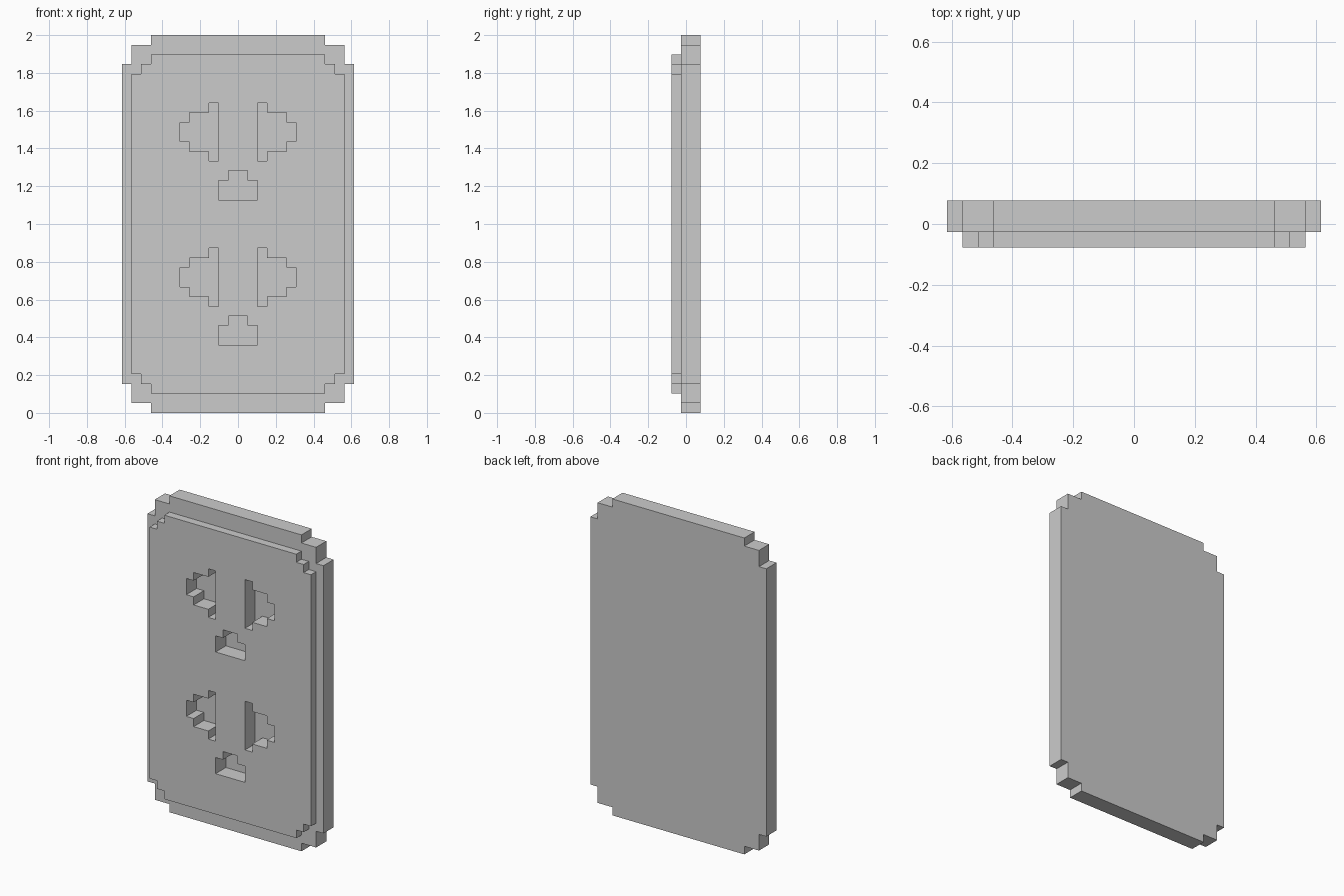
import bpy, bmesh

if "Cube" in bpy.data.objects:
    bpy.data.objects.remove(bpy.data.objects["Cube"])

V = 2 / 39  # grid unit: the model is 24 x 3 x 39 units


def prism(name, outline, y0, y1):
    """Extrude an (x, z) outline given in grid units from y0 to y1."""
    bm = bmesh.new()
    face = bm.faces.new([bm.verts.new((x * V, y0 * V, z * V)) for x, z in outline])
    new = bmesh.ops.extrude_face_region(bm, geom=[face])["geom"]
    verts = [g for g in new if isinstance(g, bmesh.types.BMVert)]
    bmesh.ops.translate(bm, verts=verts, vec=(0, (y1 - y0) * V, 0))
    bmesh.ops.recalc_face_normals(bm, faces=bm.faces)
    mesh = bpy.data.meshes.new(name)
    bm.to_mesh(mesh)
    bm.free()
    ob = bpy.data.objects.new(name, mesh)
    bpy.context.collection.objects.link(ob)
    return ob


def stepped_panel(corner, mid=19.5):
    """Mirror the top right corner steps to all four corners."""
    right = corner + [(x, 2 * mid - z) for x, z in reversed(corner)]
    return right + [(-x, z) for x, z in reversed(right)]


def boolean(target, tool, operation):
    mod = target.modifiers.new(operation.title(), "BOOLEAN")
    mod.object, mod.operation, mod.solver = tool, operation, "EXACT"
    bpy.context.view_layer.objects.active = target
    bpy.ops.object.modifier_apply(modifier=mod.name)
    bpy.data.objects.remove(tool)


# Wall plate with the raised face panel joined on
plate = prism("outlet_plate", stepped_panel(
    [(9, 39), (9, 38), (11, 38), (11, 36), (12, 36)]), -0.5, 1.5)
panel = prism("face_panel", stepped_panel(
    [(9, 37), (9, 36), (10, 36), (10, 35), (11, 35)]), -1.5, 0)
boolean(plate, panel, "UNION")

# Socket recesses: two side slots and a ground hole, repeated twice
slot = [(2, 26), (3, 26), (3, 27), (5, 27), (5, 28), (6, 28),
        (6, 30), (5, 30), (5, 31), (3, 31), (3, 32), (2, 32)]
ground = [(-2, 22), (2, 22), (2, 24), (1, 24), (1, 25), (-1, 25), (-1, 24), (-2, 24)]
for drop in (0, 15):
    for shape in (slot, [(-x, z) for x, z in slot], ground):
        cutter = prism("recess_cutter", [(x, z - drop) for x, z in shape], -3, 0.5)
        cutter.hide_render = True
        boolean(plate, cutter, "DIFFERENCE")
